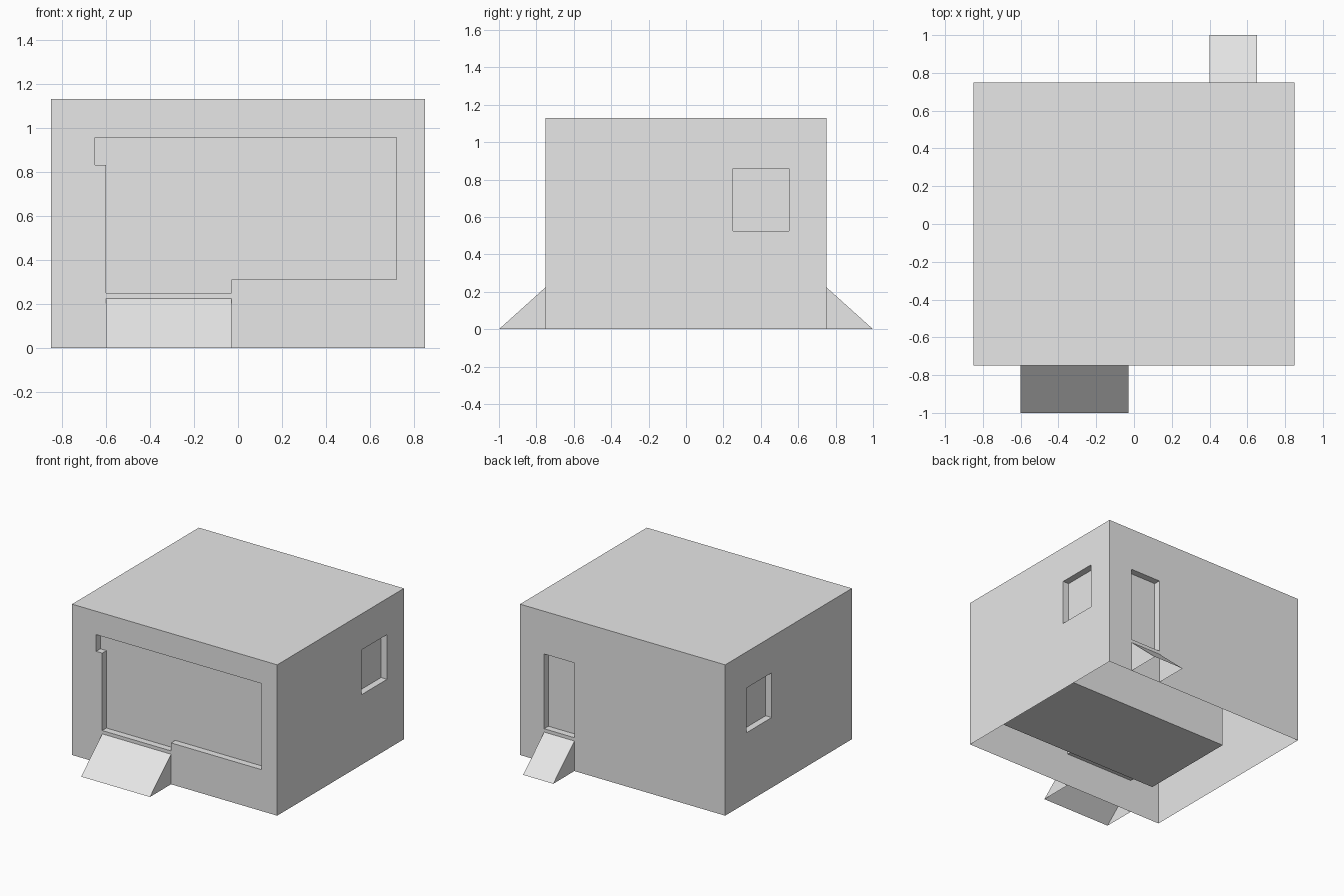
import bpy
import bmesh
from mathutils import Vector

old = bpy.data.objects.get("Cube")
if old:
    bpy.data.objects.remove(old, do_unlink=True)

plaster = bpy.data.materials.new("plain_grey")
plaster.use_nodes = True
plaster.diffuse_color = (0.8, 0.8, 0.8, 1)
plaster.node_tree.nodes["Principled BSDF"].inputs["Base Color"].default_value = (0.8, 0.8, 0.8, 1)

HX, HY, HEIGHT = 0.85, 0.75, 1.13   # half width, half depth, height
RECESS = 0.05                       # depth of openings
FLOOR, RAMP_TOP = 0.25, 0.225


def prism(bm, points, direction):
    """Extrude a flat outline along a direction."""
    face = bm.faces.new([bm.verts.new(p) for p in points])
    moved = bmesh.ops.extrude_face_region(bm, geom=[face], use_keep_orig=True)["geom"]
    bmesh.ops.translate(bm, vec=Vector(direction),
                        verts=[v for v in moved if isinstance(v, bmesh.types.BMVert)])


def box(bm, low, high):
    (x0, y0, z0), (x1, y1, z1) = low, high
    prism(bm, [(x0, y0, z0), (x1, y0, z0), (x1, y1, z0), (x0, y1, z0)], (0, 0, z1 - z0))


def finish(bm, name):
    bmesh.ops.recalc_face_normals(bm, faces=bm.faces)
    mesh = bpy.data.meshes.new(name)
    bm.to_mesh(mesh)
    bm.free()
    mesh.materials.append(plaster)
    obj = bpy.data.objects.new(name, mesh)
    bpy.context.collection.objects.link(obj)
    return obj


def open_bottom(bm):
    """Remove the faces resting on the ground."""
    ground = [f for f in bm.faces if all(abs(v.co.z) < 1e-4 for v in f.verts)]
    bmesh.ops.delete(bm, geom=ground, context="FACES")


# Building body
bm = bmesh.new()
box(bm, (-HX, -HY, 0), (HX, HY, HEIGHT))
body = finish(bm, "building_shell")

# Openings: front door and window in one outline, back door, two side windows
bm = bmesh.new()
outline = [(-0.65, 0.955), (-0.65, 0.83), (-0.6, 0.83), (-0.6, FLOOR),
           (-0.03, FLOOR), (-0.03, 0.31), (0.72, 0.31), (0.72, 0.955)]
prism(bm, [(x, -HY - 0.1, z) for x, z in outline], (0, 0.1 + RECESS, 0))
box(bm, (0.4, HY - RECESS, FLOOR), (0.65, HY + 0.1, 0.81))
box(bm, (HX - RECESS, 0.25, 0.525), (HX + 0.1, 0.55, 0.86))
box(bm, (-HX - 0.1, 0.2, 0.525), (-HX + RECESS, 0.5, 0.86))
cutter = finish(bm, "opening_cutter")
cutter.hide_render = True

cut = body.modifiers.new("openings", "BOOLEAN")
cut.operation = "DIFFERENCE"
cut.solver = "EXACT"
cut.object = cutter
bpy.context.view_layer.objects.active = body
bpy.ops.object.modifier_apply(modifier=cut.name)
bpy.data.objects.remove(cutter, do_unlink=True)

# The body is a hollow shell, open underneath
bm = bmesh.new()
bm.from_mesh(body.data)
open_bottom(bm)
bm.to_mesh(body.data)
bm.free()

# Raised room inside the shell
bm = bmesh.new()
box(bm, (-0.75, -HY + RECESS + 0.003, 0.23), (0.78, 0.06, 1.05))
finish(bm, "inner_room")

# Entrance ramps, hollow underneath
for name, x0, x1, side in (("front_ramp", -0.6, -0.03, -1), ("back_ramp", 0.4, 0.65, 1)):
    bm = bmesh.new()
    prism(bm, [(x0, side * HY, 0), (x0, side, 0), (x0, side * HY, RAMP_TOP)], (x1 - x0, 0, 0))
    bmesh.ops.recalc_face_normals(bm, faces=bm.faces)
    open_bottom(bm)
    finish(bm, name)
